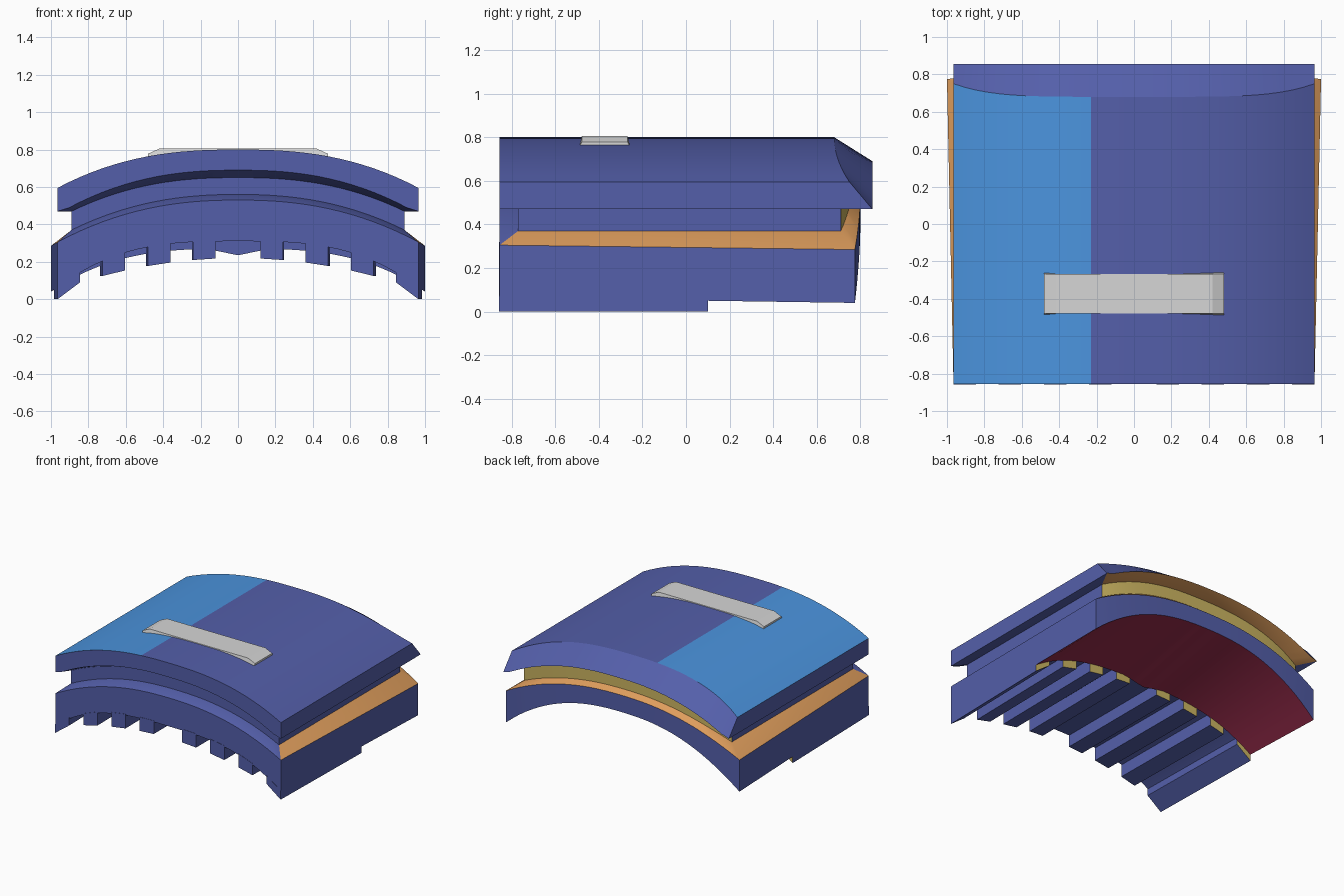
import bpy, bmesh, math

if "Cube" in bpy.data.objects:
    bpy.data.objects.remove(bpy.data.objects["Cube"])

def srgb(r, g, b):
    f = lambda c: (c / 255 / 12.92) if c < 11 else ((c / 255 + 0.055) / 1.055) ** 2.4
    return (f(r), f(g), f(b), 1)

COLORS = {"indigo": srgb(84, 95, 170), "light_blue": srgb(75, 148, 222),
          "pale_grey": srgb(214, 214, 214), "orange": srgb(222, 157, 92),
          "yellow": srgb(205, 182, 98), "crimson": srgb(152, 44, 76)}
NAMES = list(COLORS)
MATS = []
for n, c in COLORS.items():
    m = bpy.data.materials.new(n)
    m.diffuse_color = c
    m.use_nodes = True
    m.node_tree.nodes["Principled BSDF"].inputs["Base Color"].default_value = m.diffuse_color
    MATS.append(m)
INDIGO, LIGHT, GREY, ORANGE, YELLOW, RED = range(6)


def finish(name, bm, smooth=True):
    bmesh.ops.recalc_face_normals(bm, faces=bm.faces)
    me = bpy.data.meshes.new(name)
    bm.to_mesh(me)
    bm.free()
    ob = bpy.data.objects.new(name, me)
    bpy.context.collection.objects.link(ob)
    for m in MATS:
        me.materials.append(m)
    if smooth:
        bpy.ops.object.select_all(action='DESELECT')
        ob.select_set(True)
        bpy.context.view_layer.objects.active = ob
        bpy.ops.object.shade_smooth_by_angle(angle=math.radians(25))
    return ob


def loft(name, columns, section, mat, caps):
    """Sweep a closed section across x; mat(edge, t) colours strips; caps = (corner list, colour)."""
    bm = bmesh.new()
    rings = [[bm.verts.new(p) for p in section(t)] for t in columns]
    n = len(rings[0])
    for i in range(len(rings) - 1):
        t = (columns[i] + columns[i + 1]) / 2
        for k in range(n):
            j = (k + 1) % n
            f = bm.faces.new((rings[i][k], rings[i][j], rings[i + 1][j], rings[i + 1][k]))
            f.material_index = mat(k, t)
    for ring in (rings[0], rings[-1]):
        for idx, col in caps:
            bm.faces.new([ring[k] for k in idx]).material_index = col
    return finish(name, bm)


def arch(top, side, p):
    return lambda t: top - (top - side) * abs(t) ** p

T = [i / 16 - 1 for i in range(33)]

# outer shell: arched top, sloped back, undercut lip all round
shell_top, shell_under, neck_top = arch(.80, .595, 2.5), arch(.69, .455, 2.4), arch(.65, .47, 2.4)

def neck_back(t):
    return .71 + .05 * (1 - t ** 4)

def shell_section(t):
    x, xn = .965 * t, .89 * t
    zu = max(.47, shell_under(t))
    return [(x, -.855, shell_top(t)), (x, .68 + .07 * abs(t) ** 5, shell_top(t)), (x, .855, zu),
            (xn, neck_back(t), neck_top(t)), (xn, -.77, neck_top(t)), (x, -.855, zu)]

def shell_mat(k, t):
    if k == 0:
        return LIGHT if t < -.238 else INDIGO
    return ORANGE if k == 2 else INDIGO

loft("outer_shell", [-.238 if t == -.25 else t for t in T], shell_section, shell_mat,
     [((0, 1, 2, 5), INDIGO), ((2, 3, 4, 5), INDIGO)])

# recessed neck between shell and base
base_top = arch(.56, .37, 2.3)

def neck_section(t):
    x = .89 * t
    return [(x, -.77, neck_top(t)), (x, neck_back(t), neck_top(t)),
            (x, neck_back(t), base_top(t)), (x, -.77, base_top(t))]

loft("recessed_neck", T, neck_section, lambda k, t: YELLOW if k == 1 else INDIGO,
     [((0, 1, 2, 3), INDIGO)])

# base: bevelled upper edge, vaulted underside rising to the back
front_top, back_top = arch(.53, .305, 2.3), arch(.53, .285, 2.3)
back_under, groove = arch(.40, .04, 2.4), arch(.31, .06, 3)

def liner_front(t):
    return min(.235 + .2 * abs(t), .27 - .22 * abs(t) ** 3)

def base_section(t):
    yb = .80 - .025 * t ** 4
    return [(.89 * t, -.77, base_top(t)), (.89 * t, neck_back(t), base_top(t)),
            (t, yb, back_top(t)), (t, yb, back_under(t)),
            (.985 * t, .10, liner_front(t)), (.985 * t, .10, groove(t)),
            (.965 * t, -.855, groove(t)), (.965 * t, -.855, front_top(t))]

loft("arched_base", T, base_section, lambda k, t: {1: ORANGE, 3: RED}.get(k, INDIGO),
     [((0, 1, 2, 7), ORANGE), ((2, 3, 4, 5, 6, 7), INDIGO)])

# lengthwise grip ribs under the front half
def rib_bottom(t):
    return 0 if t > .99 else .22 - .17 * t * t

for side, label in ((-1, "left"), (1, "right")):
    for i in range(4):
        a, b = .125 + .25 * i, .25 + .25 * i
        bm = bmesh.new()
        ends = []
        for y, w in ((-.857, .965), (.102, .985)):
            ends.append([bm.verts.new((side * w * t, y, z)) for t, z in
                         ((a, rib_bottom(a)), (b, rib_bottom(b)), (b, groove(b) + .01), (a, groove(a) + .01))])
        for k in range(4):
            j = (k + 1) % 4
            bm.faces.new((ends[0][k], ends[0][j], ends[1][j], ends[1][k]))
        bm.faces.new(ends[0])
        bm.faces.new(ends[1]).material_index = YELLOW
        finish(f"grip_rib_{label}_{i + 1}", bm, smooth=False)

# flat grey plate set into the top
bm = bmesh.new()
outline = [(-.48, .755), (-.48, .778), (-.42, .805), (.42, .805), (.48, .778), (.48, .755)]
ends = [[bm.verts.new((x, cy + s * (.012 if z < .77 else 0), z)) for x, z in outline]
        for cy, s in ((-.478, -1), (-.268, 1))]
for k in range(6):
    j = (k + 1) % 6
    bm.faces.new((ends[0][k], ends[0][j], ends[1][j], ends[1][k]))
bm.faces.new(ends[0])
bm.faces.new(ends[1])
for f in bm.faces:
    f.material_index = GREY
finish("top_plate", bm, smooth=False)
